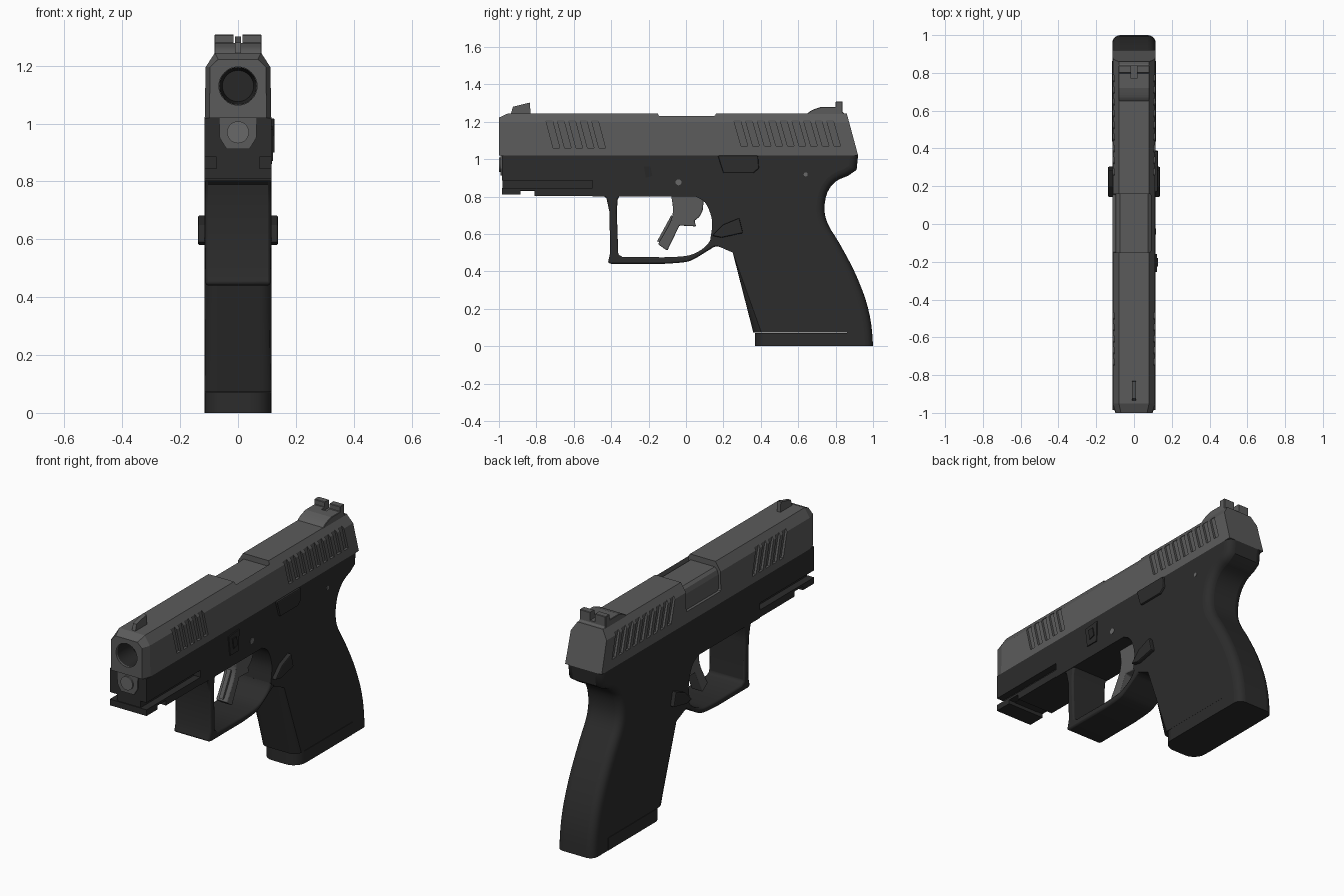
import bpy, bmesh, math
from mathutils import Vector, Matrix

old = bpy.data.objects.get("Cube")
if old:
    bpy.data.objects.remove(old)


def material(name, v):
    m = bpy.data.materials.new(name)
    m.use_nodes = True
    col = (v, v, v, 1)
    m.diffuse_color = col
    m.node_tree.nodes["Principled BSDF"].inputs["Base Color"].default_value = col
    return m


STEEL = material("slide grey", 0.105)
POLYMER = material("frame black", 0.025)
CONTROL = material("control black", 0.02)
PIN = material("pin grey", 0.14)


def finish(bm, name, mat, bevel=0, segments=2, weighted=False):
    bmesh.ops.recalc_face_normals(bm, faces=bm.faces)
    me = bpy.data.meshes.new(name)
    bm.to_mesh(me)
    bm.free()
    ob = bpy.data.objects.new(name, me)
    bpy.context.collection.objects.link(ob)
    me.materials.append(mat)
    if bevel:
        mod = ob.modifiers.new("rounding", "BEVEL")
        mod.width, mod.segments = bevel, segments
        mod.limit_method = "WEIGHT" if weighted else "ANGLE"
        mod.use_clamp_overlap = not weighted
        mod.angle_limit = math.radians(50)
    return ob


def smooth(ob):
    bpy.ops.object.select_all(action="DESELECT")
    ob.select_set(True)
    bpy.context.view_layer.objects.active = ob
    bpy.ops.object.shade_smooth_by_angle(angle=math.radians(32))


def curve(pts, n=4):
    """Catmull-Rom path through the points."""
    p = [Vector(q) for q in [pts[0], *pts, pts[-1]]]
    out = []
    for a, b, c, d in zip(p, p[1:], p[2:], p[3:]):
        for i in range(n):
            t = i / n
            out.append((b * 2 + (c - a) * t + (a * 2 - b * 5 + c * 4 - d) * t**2
                        + (b * 3 - a - c * 3 + d) * t**3) / 2)
    return [tuple(q) for q in out] + [pts[-1]]


def extrude(bm, pts, x0, x1):
    """Side outline in (y, z), extruded across x."""
    f = bm.faces.new([bm.verts.new((x0, y, z)) for y, z in pts])
    ext = bmesh.ops.extrude_face_region(bm, geom=[f])["geom"]
    bmesh.ops.translate(bm, vec=(x1 - x0, 0, 0),
                        verts=[v for v in ext if isinstance(v, bmesh.types.BMVert)])


def plate(name, pts, x0, x1, mat, bevel=0, segments=2):
    bm = bmesh.new()
    extrude(bm, pts, x0, x1)
    return finish(bm, name, mat, bevel, segments)


def rect(y0, y1, z0, z1):
    return [(y0, z0), (y1, z0), (y1, z1), (y0, z1)]


def rod(name, r, depth, centre, axis, mat, bore=0):
    bm = bmesh.new()
    bmesh.ops.create_cone(bm, cap_ends=True, segments=32, radius1=r, radius2=r, depth=depth)
    rot = Matrix.Rotation(math.pi / 2, 3, axis)
    bmesh.ops.rotate(bm, verts=bm.verts, matrix=rot)
    bmesh.ops.translate(bm, verts=bm.verts, vec=centre)
    if bore:
        face = min(bm.faces, key=lambda f: f.calc_center_median().y)
        bmesh.ops.inset_region(bm, faces=[face], thickness=r - bore)
        bmesh.ops.translate(bm, verts=face.verts, vec=(0, 0.12, 0))
    ob = finish(bm, name, mat)
    smooth(ob)
    return ob


def cut(target, cutter):
    cutter.hide_render = True
    cutter.hide_set(True)
    mod = target.modifiers.new("cut", "BOOLEAN")
    mod.object, mod.solver = cutter, "EXACT"


def loft(name, half, stations, mat, slant=0):
    """Symmetric section swept along y; each station is (y, x scale, z limit)."""
    bm = bmesh.new()
    rings = []
    section = half + [(-x, z) for x, z in reversed(half)]
    for i, (y, s, top) in enumerate(stations):
        lean = slant if i == len(stations) - 1 else 0
        rings.append([bm.verts.new((x * s, y - lean * (z - 1.02), min(z, top)))
                      for x, z in section])
    n = len(section)
    for a, b in zip(rings, rings[1:]):
        for i in range(n):
            j = (i + 1) % n
            bm.faces.new((a[i], a[j], b[j], b[i]))
    bm.faces.new(rings[0])
    bm.faces.new(rings[-1])
    return finish(bm, name, mat)


# Slide with chamfered nose and raked rear
slide = loft("slide", [(0.115, 1.02), (0.112, 1.195), (0.08, 1.245)],
             [(-1, 0.86, 1.222), (-0.95, 1, 1.245), (0.92, 1, 1.245)], STEEL, 0.27)

# Grip grooves on both sides of the slide
bm = bmesh.new()
for start, count, step, low in ((-0.75, 5, 0.061, 1.06), (0.255, 9, 0.062, 1.07)):
    for i in range(count):
        y = start + i * step
        slot = [(y, 1.21), (y + 0.035, 1.21), (y + 0.075, low), (y + 0.04, low)]
        for side in (-1, 1):
            extrude(bm, slot, side * 0.1, side * 0.15)
cut(slide, finish(bm, "groove_cutter", STEEL))
cut(slide, plate("port_cutter", rect(-0.15, 0.16, 1.085, 1.3), -0.2, 0.09, STEEL, 0.01))
cut(slide, rod("muzzle_cutter", 0.066, 0.3, (0, -1, 1.13), "X", STEEL))
loft("barrel_hood", [(0.098, 1.07), (0.098, 1.175), (0.09, 1.2), (0.075, 1.213)],
     [(-0.17, 1, 2), (0.18, 1, 2)], STEEL)
rod("barrel", 0.065, 0.3, (0, -0.84, 1.13), "X", CONTROL, 0.054)

# Slide nose below the muzzle and the guide rod
loft("slide_nose", [(0.066, 1.03), (0.063, 0.95), (0.04, 0.913)],
     [(-0.992, 1, 2), (-0.9, 1, 2)], STEEL)
rod("guide_rod", 0.038, 0.06, (0, -0.97, 0.97), "X", PIN)

# Sights
plate("front_sight", [(-0.94, 1.23), (-0.925, 1.28), (-0.835, 1.302), (-0.83, 1.23)],
      -0.011, 0.011, STEEL)
sight = plate("rear_sight", curve([(0.64, 1.235), (0.67, 1.26), (0.72, 1.278)])
              + [(0.8, 1.278), (0.8, 1.308), (0.838, 1.308), (0.838, 1.25), (0.862, 1.235)],
              -0.082, 0.082, STEEL, 0.007, 1)
cut(sight, plate("notch_cutter", rect(0.77, 0.9, 1.262, 1.4), -0.016, 0.016, STEEL))

# Frame and grip in one outline, with soft edges down the front and back of the grip
back = curve([(1, 0), (0.99, 0.12), (0.96, 0.25), (0.9, 0.4), (0.82, 0.55), (0.76, 0.65),
              (0.74, 0.73), (0.755, 0.82), (0.8, 0.88), (0.865, 0.91)], 3)
outline = [(-0.985, 1.02), (-0.985, 0.885), (-0.5, 0.885), (-0.5, 0.8), (0.03, 0.8)]
outline += curve([(0.05, 0.8), (0.1, 0.77), (0.13, 0.71), (0.14, 0.65), (0.13, 0.57)], 3)
outline += [(0.17, 0.535), (0.25, 0.5), (0.36, 0.072), (0.86, 0.072), (0.86, 0)]
outline += back + [(0.912, 0.942), (0.92, 1.02)]
bm = bmesh.new()
extrude(bm, outline, -0.115, 0.115)
weight = bm.edges.layers.float.new("bevel_weight_edge")
for e in bm.edges:
    a, b = (v.co for v in e.verts)
    m = (a + b) / 2
    along = abs(a.x - b.x) < 0.1 and abs(a.z - b.z) > 0.001
    front_strap = 0.26 < m.y < 0.4 and m.z < 0.5
    back_strap = m.y > 0.7 and min(a.y, b.y) > 0.73 and max(a.y, b.y) > 0.865 - 0.13
    if along and (front_strap or (back_strap and m.y != 0.86 and abs(m.y - 0.86) + m.z > 0.05)):
        e[weight] = 1
smooth(finish(bm, "frame_and_grip", POLYMER, 0.042, 5, True))

# Accessory rail under the front of the frame
plate("rail_neck", rect(-0.98, -0.48, 0.83, 0.9), -0.075, 0.075, POLYMER)
plate("rail", [(-0.985, 0.845), (-0.985, 0.81), (-0.885, 0.81), (-0.885, 0.832), (-0.81, 0.832),
               (-0.81, 0.803), (-0.47, 0.803), (-0.47, 0.845)], -0.115, 0.115, POLYMER)

# Trigger guard as a bent strip
guard = [(-0.46, 0.82), (-0.425, 0.79), (-0.41, 0.72), (-0.405, 0.5), (-0.418, 0.445), (-0.4, 0.44)]
guard += curve([(-0.12, 0.44), (0, 0.45), (0.06, 0.475), (0.12, 0.512), (0.17, 0.533), (0.25, 0.5)])
guard += [(0.26, 0.55)]
guard += curve([(0.14, 0.6), (0.12, 0.55), (0.07, 0.508), (0, 0.482), (-0.12, 0.475)])
guard += [(-0.34, 0.477), (-0.362, 0.49), (-0.37, 0.72), (-0.365, 0.785), (-0.345, 0.82)]
smooth(plate("trigger_guard", guard, -0.112, 0.112, POLYMER, 0.012))

# Trigger with its inner blade
trigger = curve([(-0.08, 0.81), (-0.07, 0.73), (-0.085, 0.66), (-0.15, 0.545)])
trigger += [(-0.1, 0.51), (-0.035, 0.645), (0.055, 0.64), (0.045, 0.67)]
trigger += curve([(0.07, 0.69), (0.09, 0.73), (0.093, 0.81)])
smooth(plate("trigger", trigger, -0.035, 0.035, STEEL, 0.006))
plate("trigger_blade", [(-0.08, 0.7), (-0.095, 0.67), (-0.155, 0.56), (-0.12, 0.55), (-0.05, 0.68)],
      -0.012, 0.012, STEEL)

# Magazine base pad with a rounded nose
bm = bmesh.new()
extrude(bm, rect(0.368, 0.862, 0, 0.0705), -0.116, 0.116)
weight = bm.edges.layers.float.new("bevel_weight_edge")
for e in bm.edges:
    if all(v.co.y < 0.4 for v in e.verts) and abs(e.verts[0].co.z - e.verts[1].co.z) > 0.01:
        e[weight] = 1
smooth(finish(bm, "magazine_base", POLYMER, 0.075, 6, True))

# Magazine release on both sides
release = [(0.14, 0.59), (0.19, 0.58), (0.305, 0.605), (0.285, 0.685), (0.2, 0.65)]
for side, word in ((1, "left"), (-1, "right")):
    plate(f"{word}_magazine_release", release, side * 0.09, side * 0.138, POLYMER, 0.006)

# Controls and pins on the left side
plate("slide_stop", [(0.17, 1.018), (0.2, 0.925), (0.36, 0.925), (0.39, 0.95), (0.385, 1.018)],
      0.09, 0.127, POLYMER, 0.006)
plate("takedown_plate", [(-0.255, 0.98), (-0.24, 0.87), (-0.165, 0.87), (-0.16, 0.99)],
      0.09, 0.121, POLYMER)
plate("takedown_lever", [(-0.225, 0.96), (-0.215, 0.9), (-0.18, 0.91), (-0.19, 0.96)],
      0.09, 0.126, CONTROL)
for name, r, y, z in (("trigger_pin", 0.016, -0.04, 0.876), ("rear_pin", 0.011, 0.64, 0.918)):
    rod(name, r, 0.03, (0.102, y, z), "Y", PIN)
